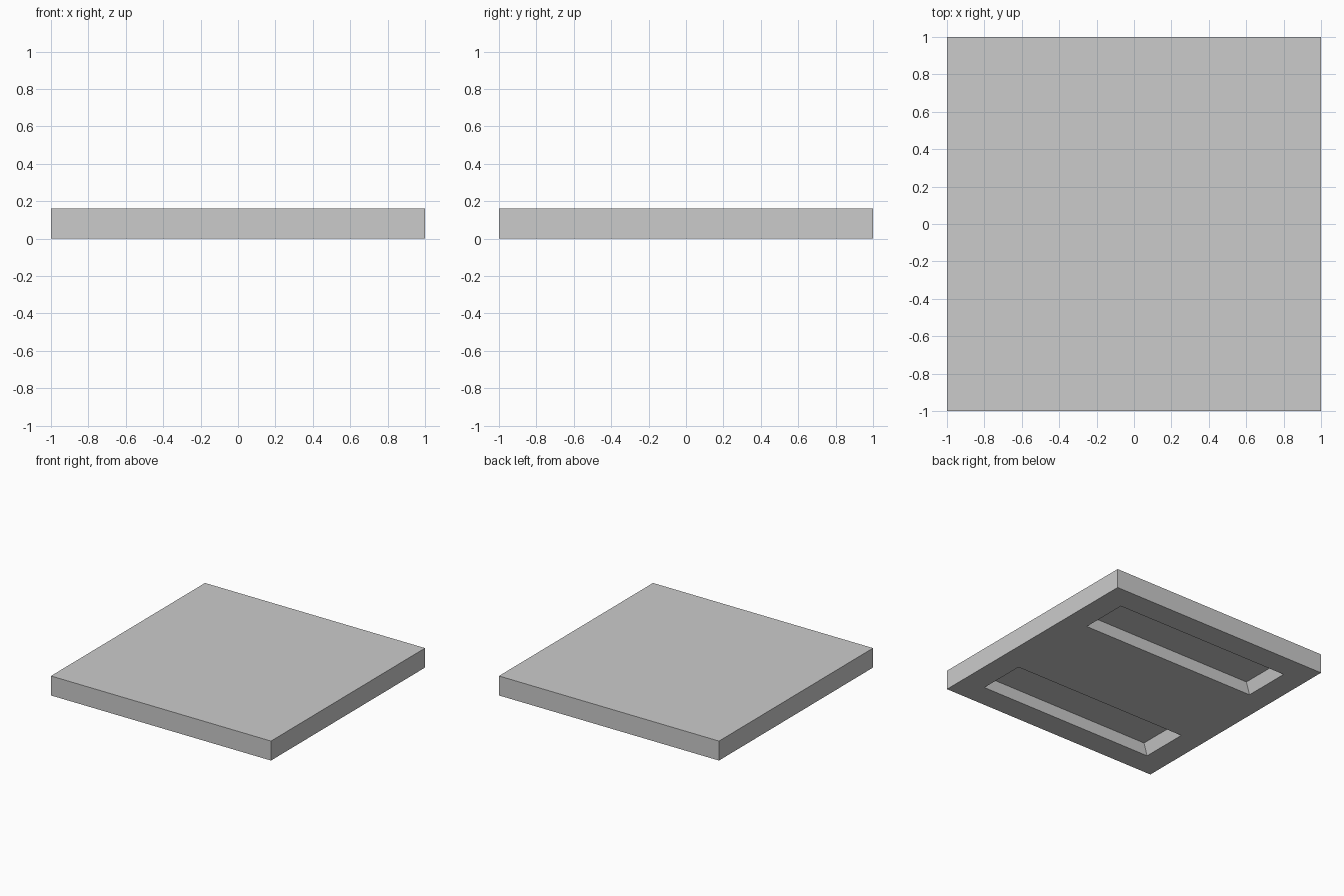
import bpy, bmesh

if "Cube" in bpy.data.objects:
    bpy.data.objects.remove(bpy.data.objects["Cube"])

HEIGHT = 0.16   # slab thickness
DEPTH = 0.10    # pocket depth


def mesh_object(name, bm):
    bmesh.ops.recalc_face_normals(bm, faces=bm.faces)
    mesh = bpy.data.meshes.new(name)
    bm.to_mesh(mesh)
    bm.free()
    obj = bpy.data.objects.new(name, mesh)
    bpy.context.collection.objects.link(obj)
    return obj


def box(name, size, location):
    bm = bmesh.new()
    bmesh.ops.create_cube(bm, size=1)
    bmesh.ops.scale(bm, vec=size, verts=bm.verts)
    bmesh.ops.translate(bm, vec=location, verts=bm.verts)
    return mesh_object(name, bm)


def prism_along_y(name, profile, y0, y1):
    bm = bmesh.new()
    face = bm.faces.new([bm.verts.new((x, y0, z)) for x, z in profile])
    result = bmesh.ops.extrude_face_region(bm, geom=[face], use_keep_orig=True)
    moved = [g for g in result["geom"] if isinstance(g, bmesh.types.BMVert)]
    bmesh.ops.translate(bm, vec=(0, y1 - y0, 0), verts=moved)
    return mesh_object(name, bm)


# Square slab
slab = box("slab", (2, 2, HEIGHT), (0, 0, HEIGHT / 2))

# Two long underside pockets, ends sloping inwards (0.80 wide at z = 0)
profile = [(-0.83, -DEPTH), (0.83, -DEPTH), (0.77, DEPTH), (-0.77, DEPTH)]
for side, y0 in (("back", 0.4), ("front", -0.8)):
    cutter = prism_along_y(side + "_pocket_cutter", profile, y0, y0 + 0.4)
    cutter.hide_render = True
    cutter.hide_set(True)
    cut = slab.modifiers.new(side + "_pocket", "BOOLEAN")
    cut.operation = "DIFFERENCE"
    cut.solver = "EXACT"
    cut.object = cutter
